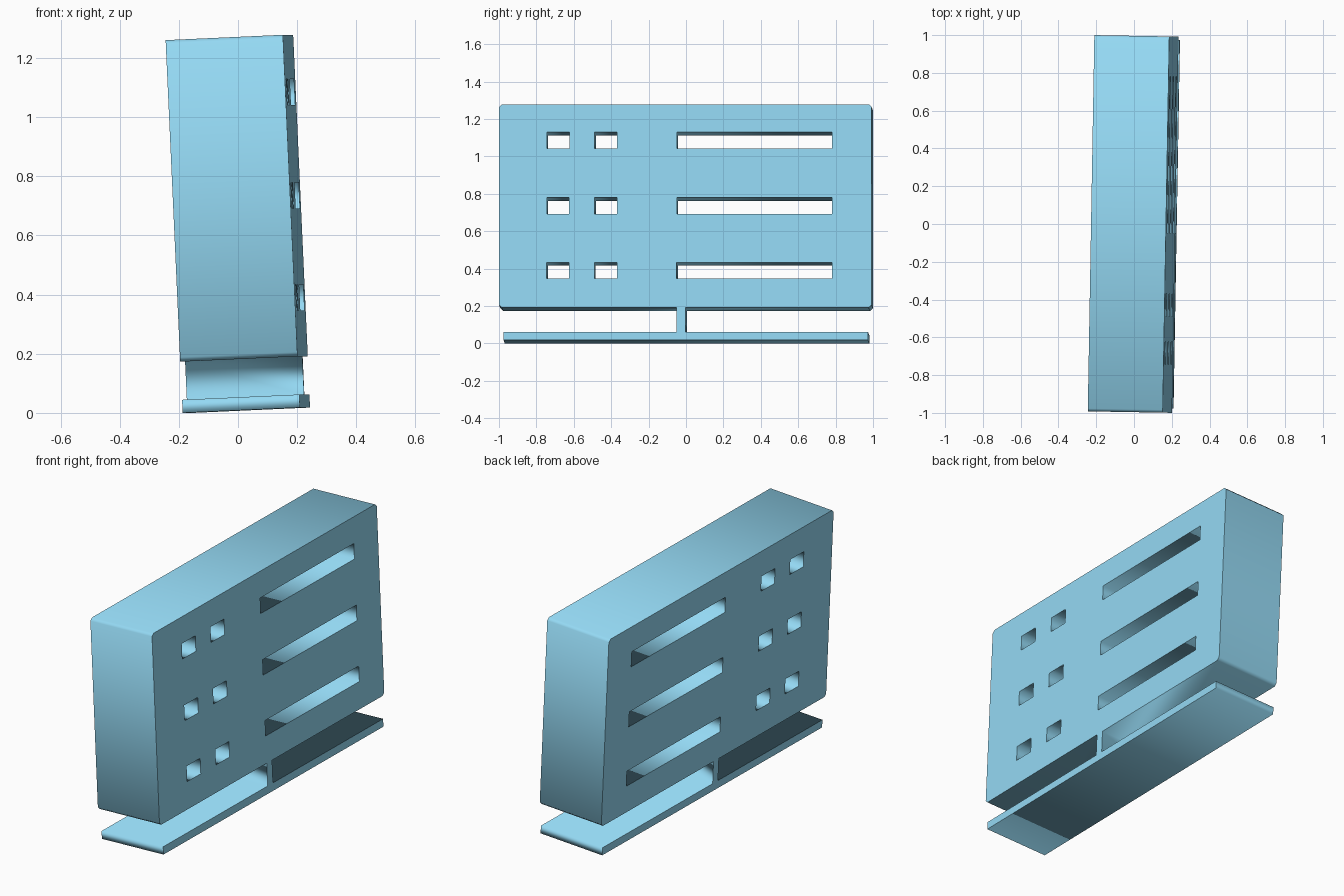
import bpy
import bmesh
from math import radians
from mathutils import Matrix

if "Cube" in bpy.data.objects:
    bpy.data.objects.remove(bpy.data.objects["Cube"])

# The whole sign leans slightly back and is turned a touch about z
TILT = Matrix.Rotation(radians(-1), 4, 'Z') @ Matrix.Rotation(radians(-2.6), 4, 'Y')
# Profile plane (u, v, depth) maps to (y, z, x)
PLANE = Matrix(((0, 0, 1, 0.0285), (1, 0, 0, 0), (0, 1, 0, 0), (0, 0, 0, 1)))
HALF_DEPTH = 0.1985


def rect(u0, u1, v0, v1):
    return [(u0, v0), (u1, v0), (u1, v1), (u0, v1)]


def slab(name, loops):
    """Extrude an outline (first loop) with holes (other loops)."""
    cu = bpy.data.curves.new(name, 'CURVE')
    cu.dimensions = '2D'
    cu.fill_mode = 'BOTH'
    cu.extrude = HALF_DEPTH
    for loop in loops:
        sp = cu.splines.new('POLY')
        sp.points.add(len(loop) - 1)
        for p, (u, v) in zip(sp.points, loop):
            p.co = (u, v, 0, 1)
        sp.use_cyclic_u = True
    ob = bpy.data.objects.new(name, cu)
    bpy.context.collection.objects.link(ob)
    bpy.ops.object.select_all(action='DESELECT')
    ob.select_set(True)
    bpy.context.view_layer.objects.active = ob
    bpy.ops.object.convert(target='MESH')
    ob = bpy.context.object
    # Smooth the walls all the way round, keep the two flat faces crisp
    bm = bmesh.new()
    bm.from_mesh(ob.data)
    bmesh.ops.remove_doubles(bm, verts=bm.verts, dist=1e-5)
    bmesh.ops.recalc_face_normals(bm, faces=bm.faces)
    for f in bm.faces:
        f.smooth = True
    for e in bm.edges:
        caps = [abs(f.normal.z) > 0.5 for f in e.link_faces]
        e.smooth = all(caps) or not any(caps)
    bm.to_mesh(ob.data)
    bm.free()
    ob.data.transform(TILT @ PLANE)
    return ob


# Outline: panel with clipped corners, short neck and flat foot
U, V0, V1, C = 0.996, 0.181, 1.269, 0.015
outline = [
    (U, V1 - C), (U - C, V1), (C - U, V1), (-U, V1 - C),
    (-U, V0 + C), (C - U, V0),
    (-0.046, V0), (-0.046, 0.052),
    (-0.972, 0.052), (-0.972, 0.0077), (0.977, 0.0077), (0.977, 0.052),
    (0.001, 0.052), (0.001, V0),
    (U - C, V0), (U, V0 + C),
]

# Three rows of two square windows and one long slot
windows = [rect(u0, u1, v, v + 0.088)
           for v in (0.336, 0.682, 1.032)
           for u0, u1 in ((-0.741, -0.621), (-0.486, -0.366), (-0.046, 0.784))]

sign = slab("slotted_panel_on_foot", [outline] + windows)
blue = bpy.data.materials.new("blue")
blue.diffuse_color = (0.30, 0.70, 0.91, 1)
blue.use_nodes = True
blue.node_tree.nodes["Principled BSDF"].inputs["Base Color"].default_value = blue.diffuse_color
sign.data.materials.clear()
sign.data.materials.append(blue)
